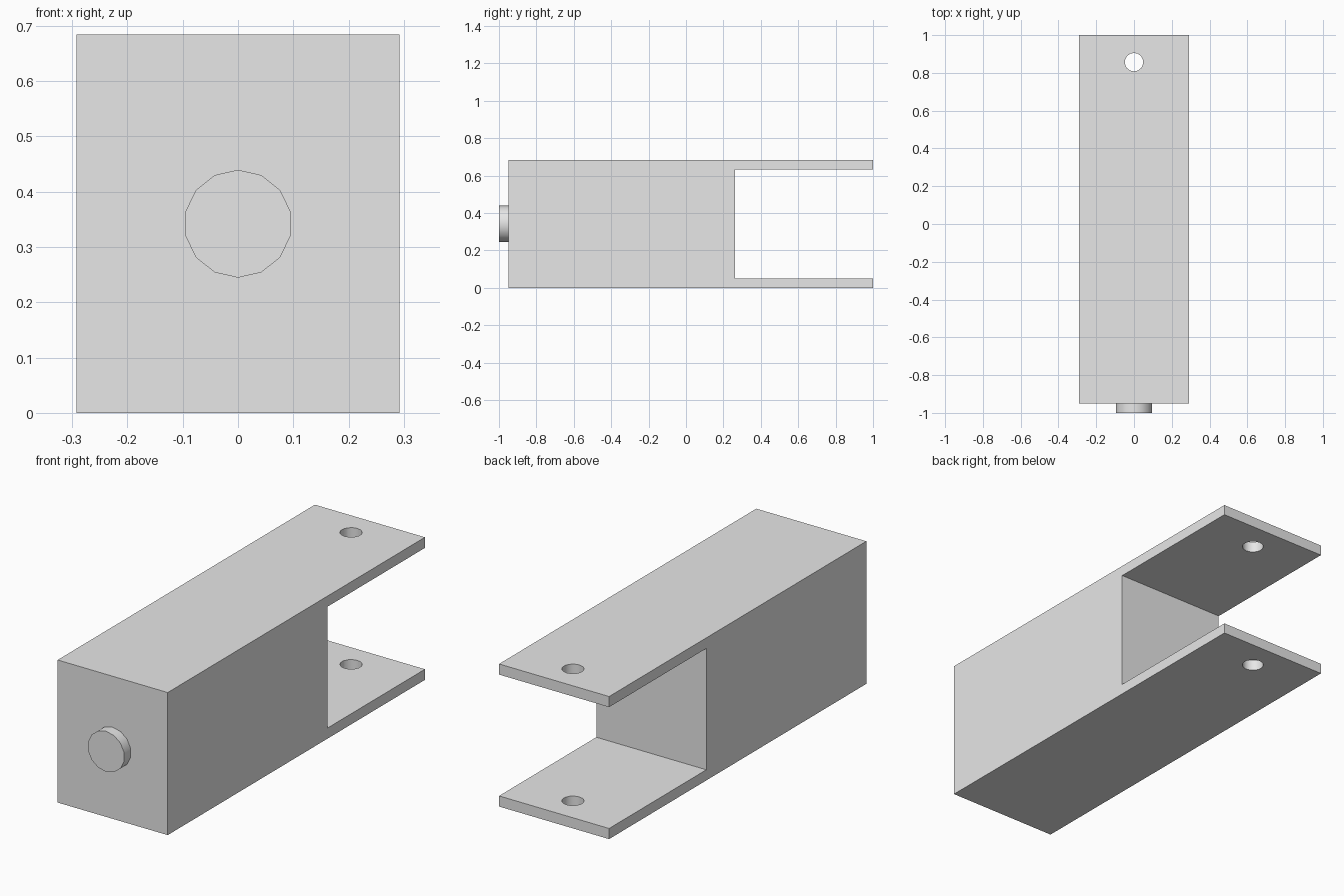
import bpy
import bmesh
import math
from mathutils import Matrix

cube = bpy.data.objects.get("Cube")
if cube:
    bpy.data.objects.remove(cube, do_unlink=True)

HALF_W, HEIGHT, PLATE = 0.292, 0.684, 0.051
FRONT, SLOT, BACK = -0.95, 0.263, 1.0

grey = bpy.data.materials.new("light grey")
grey.use_nodes = True
colour = (0.8, 0.8, 0.8, 1)
grey.diffuse_color = colour
grey.node_tree.nodes["Principled BSDF"].inputs["Base Color"].default_value = colour


def make_object(name, bm):
    bmesh.ops.recalc_face_normals(bm, faces=bm.faces)
    mesh = bpy.data.meshes.new(name)
    bm.to_mesh(mesh)
    bm.free()
    mesh.materials.append(grey)
    obj = bpy.data.objects.new(name, mesh)
    bpy.context.collection.objects.link(obj)
    return obj


def cylinder(name, sides, radius, depth, matrix):
    bm = bmesh.new()
    bmesh.ops.create_cone(bm, cap_ends=True, segments=sides, radius1=radius,
                          radius2=radius, depth=depth, matrix=matrix)
    return make_object(name, bm)


def activate(obj):
    bpy.ops.object.select_all(action="DESELECT")
    obj.select_set(True)
    bpy.context.view_layer.objects.active = obj


# Clevis body: side profile with an open slot, extruded across the width
profile = [(FRONT, 0), (BACK, 0), (BACK, PLATE), (SLOT, PLATE),
           (SLOT, HEIGHT - PLATE), (BACK, HEIGHT - PLATE),
           (BACK, HEIGHT), (FRONT, HEIGHT)]
bm = bmesh.new()
face = bm.faces.new([bm.verts.new((-HALF_W, y, z)) for y, z in profile])
extruded = bmesh.ops.extrude_face_region(bm, geom=[face])["geom"]
bmesh.ops.translate(bm, vec=(2 * HALF_W, 0, 0),
                    verts=[v for v in extruded if isinstance(v, bmesh.types.BMVert)])
body = make_object("clevis_body", bm)

# Pin holes through both plates
cutter = cylinder("pin_hole_cutter", 14, 0.049, 2,
                  Matrix.Translation((0, 0.857, HEIGHT / 2)))
cutter.hide_render = True
holes = body.modifiers.new("pin_holes", "BOOLEAN")
holes.operation = "DIFFERENCE"
holes.solver = "EXACT"
holes.object = cutter
activate(body)
bpy.ops.object.modifier_apply(modifier=holes.name)
bpy.data.objects.remove(cutter, do_unlink=True)

# Round stub on the front face
peg = cylinder("front_peg", 14, 0.0975, FRONT + 1,
               Matrix.Translation((0, (FRONT - 1) / 2, HEIGHT / 2))
               @ Matrix.Rotation(math.pi / 2, 4, "X"))

for obj in (body, peg):
    activate(obj)
    bpy.ops.object.shade_smooth_by_angle(angle=math.radians(40))
